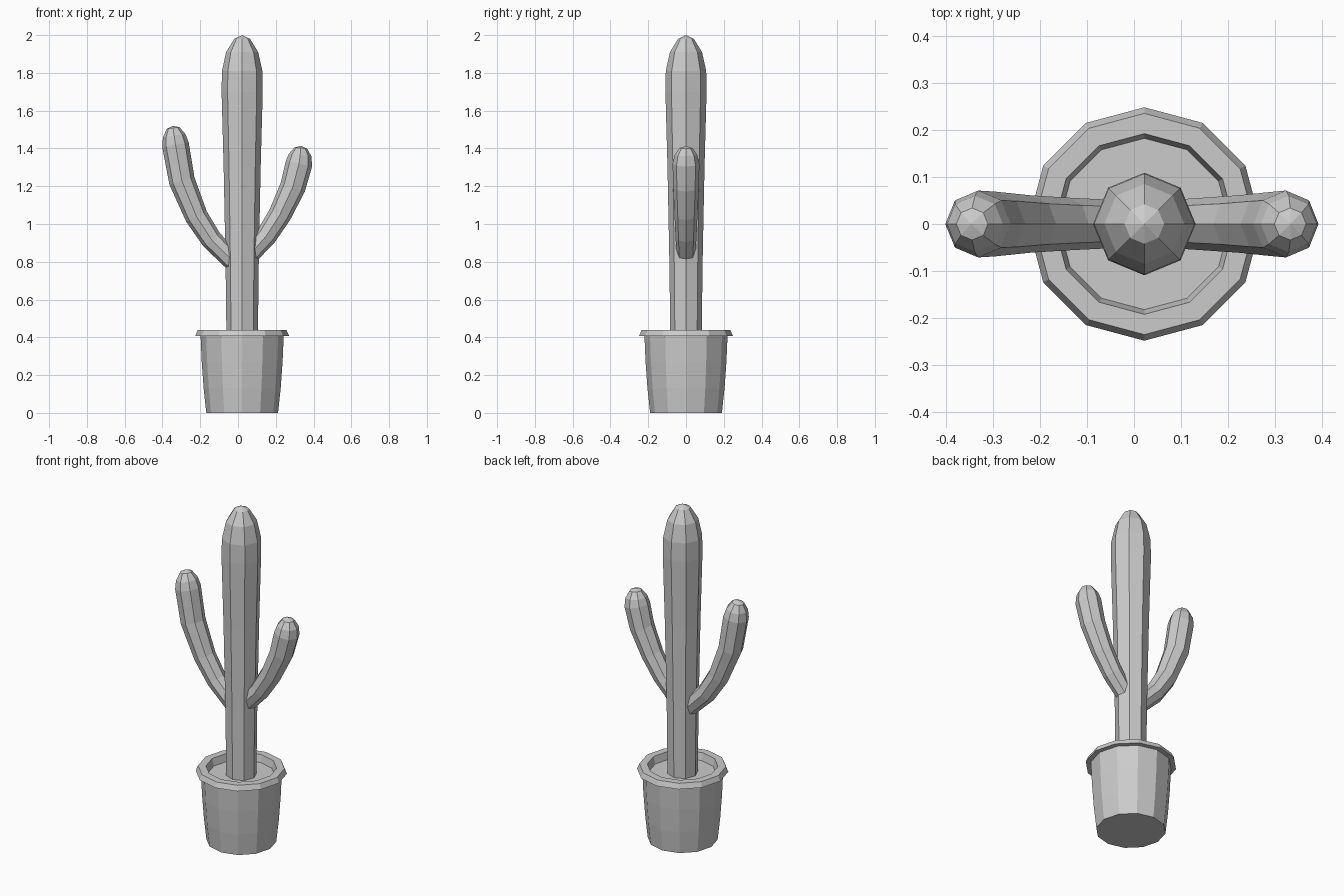
import bpy, bmesh, math
from mathutils import Vector

if "Cube" in bpy.data.objects:
    bpy.data.objects.remove(bpy.data.objects["Cube"])

CX = 0.022  # trunk and pot axis


def loft(name, rings, sides, upright=False):
    """Skin polygon rings given as (x, z, radius) along a path in the xz plane."""
    bm = bmesh.new()
    centres = [Vector((x, 0, z)) for x, z, r in rings]
    loops = []
    for i, (x, z, r) in enumerate(rings):
        a, b = centres[max(i - 1, 0)], centres[min(i + 1, len(rings) - 1)]
        axis = Vector((0, 0, 1)) if upright else (b - a).normalized()
        v = Vector((0, 1, 0))
        u = v.cross(axis)
        loops.append([bm.verts.new(centres[i] + r * (u * math.cos(t) + v * math.sin(t)))
                      for t in (2 * math.pi * k / sides for k in range(sides))])
    for lo, hi in zip(loops, loops[1:]):
        for k in range(sides):
            n = (k + 1) % sides
            bm.faces.new((lo[k], lo[n], hi[n], hi[k]))
    bm.faces.new(loops[0][::-1])
    bmesh.ops.remove_doubles(bm, verts=bm.verts, dist=1e-5)
    bmesh.ops.recalc_face_normals(bm, faces=bm.faces)
    mesh = bpy.data.meshes.new(name)
    bm.to_mesh(mesh)
    bm.free()
    obj = bpy.data.objects.new(name, mesh)
    bpy.context.collection.objects.link(obj)
    return obj


# Pot with overhanging rim and soil surface
pot = [(0, 0.19), (0.13, 0.204), (0.27, 0.214), (0.408, 0.22), (0.408, 0.248),
       (0.438, 0.235), (0.438, 0.192), (0.395, 0.182), (0.395, 0)]
loft("pot", [(CX, z, r) for z, r in pot], 12, upright=True)

# Trunk, widening upward to a domed top
trunk = [(0.39, 0.083), (0.8, 0.088), (1.3, 0.098), (1.7, 0.109), (1.81, 0.107),
         (1.91, 0.085), (1.98, 0.042), (2.0, 0)]
loft("trunk", [(CX, z, r) for z, r in trunk], 8, upright=True)

# Curved arms with rounded tips
loft("left_arm", [(-0.02, 0.795, 0.05), (-0.14, 0.917, 0.056), (-0.22, 1.04, 0.061),
                  (-0.297, 1.228, 0.069), (-0.331, 1.42, 0.071), (-0.338, 1.468, 0.06),
                  (-0.344, 1.508, 0.034), (-0.346, 1.52, 0)], 8)
loft("right_arm", [(0.06, 0.835, 0.05), (0.15, 0.937, 0.056), (0.222, 1.05, 0.061),
                   (0.29, 1.195, 0.068), (0.323, 1.32, 0.071), (0.329, 1.365, 0.06),
                   (0.332, 1.402, 0.034), (0.333, 1.414, 0)], 8)
